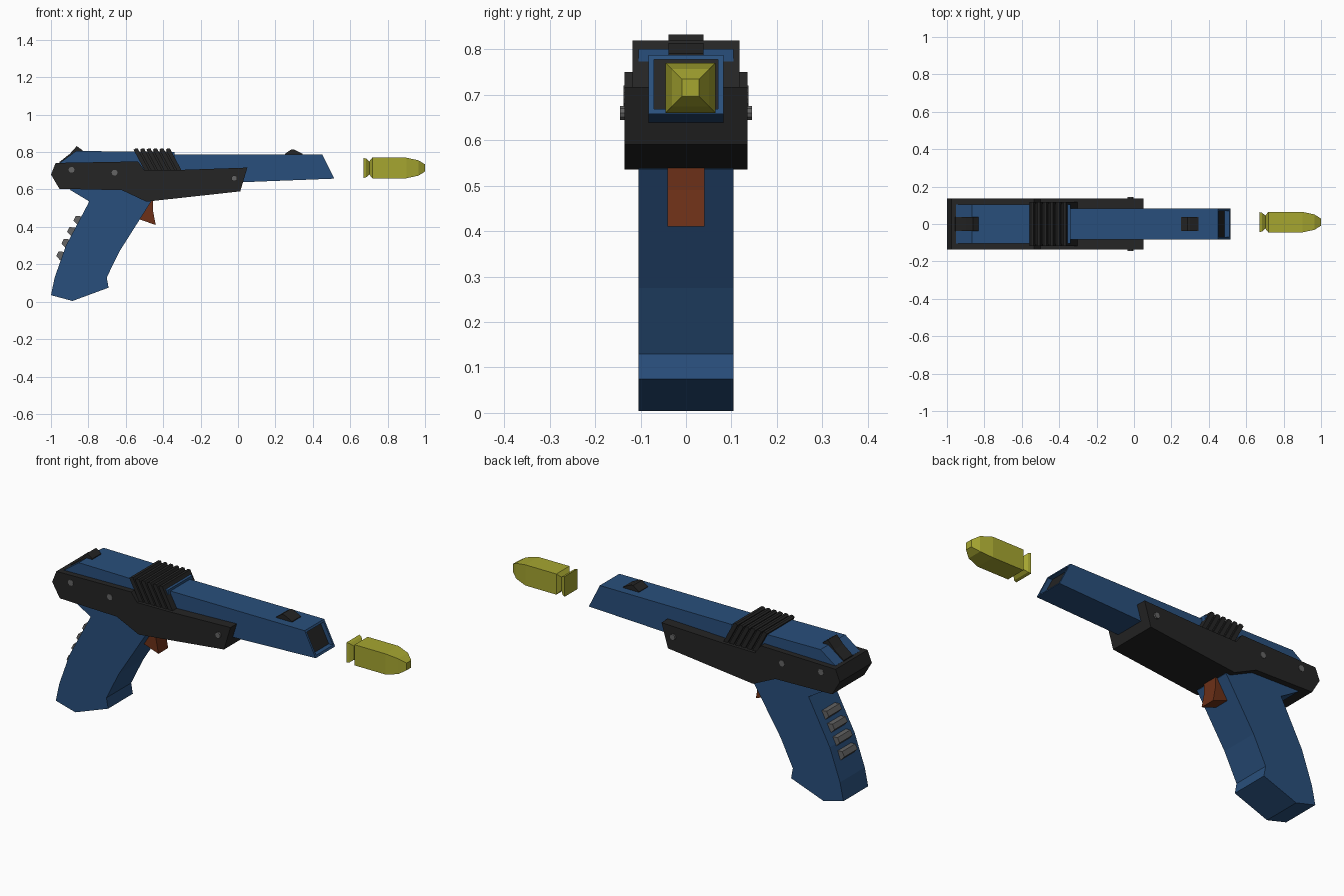
import bpy, bmesh, math
from mathutils import Vector

if "Cube" in bpy.data.objects:
    bpy.data.objects.remove(bpy.data.objects["Cube"])


def material(name, rgb):
    m = bpy.data.materials.new(name)
    m.diffuse_color = (*rgb, 1)
    m.use_nodes = True
    m.node_tree.nodes["Principled BSDF"].inputs["Base Color"].default_value = m.diffuse_color
    return m


BLUE = material("blue", (0.022, 0.078, 0.2))
BLACK = material("black", (0.018, 0.018, 0.018))
YELLOW = material("yellow", (0.38, 0.38, 0.03))
RUST = material("rust", (0.15, 0.03, 0.009))
GREY = material("grey", (0.13, 0.13, 0.13))


def finish(name, bm, *mats):
    bmesh.ops.recalc_face_normals(bm, faces=bm.faces)
    me = bpy.data.meshes.new(name)
    bm.to_mesh(me)
    bm.free()
    ob = bpy.data.objects.new(name, me)
    bpy.context.collection.objects.link(ob)
    for m in mats:
        me.materials.append(m)
    return ob


def prism(bm, profile, half):
    """Side profile (x, z) given thickness -half..half along y."""
    f = bm.faces.new([bm.verts.new((x, -half, z)) for x, z in profile])
    r = bmesh.ops.extrude_face_region(bm, geom=[f])
    verts = [v for v in r["geom"] if isinstance(v, bmesh.types.BMVert)]
    bmesh.ops.translate(bm, verts=verts, vec=(0, 2 * half, 0))


def plate(name, profile, half, mat):
    bm = bmesh.new()
    prism(bm, profile, half)
    return finish(name, bm, mat)


# Barrel with a recessed dark muzzle
bm = bmesh.new()
prism(bm, [(0.45, 0.787), (0.515, 0.658), (0.0, 0.638), (-0.36, 0.638), (-0.36, 0.787)], 0.082)
bmesh.ops.recalc_face_normals(bm, faces=bm.faces)
muzzle = max(bm.faces, key=lambda f: f.calc_center_median().x)
bmesh.ops.inset_region(bm, faces=[muzzle], thickness=0.016)
r = bmesh.ops.extrude_discrete_faces(bm, faces=[muzzle])
end = r["faces"][0]
bmesh.ops.translate(bm, verts=end.verts[:], vec=(-0.025, 0, 0))
end.material_index = 1
finish("barrel", bm, BLUE, BLACK)

# Rear upper housing
plate("rear_housing", [(-0.96, 0.70), (-0.952, 0.743), (-0.865, 0.806), (-0.34, 0.80), (-0.34, 0.68)], 0.104, BLUE)

# Dark main frame
plate("frame", [(-0.975, 0.742), (-1.0, 0.68), (-0.955, 0.604), (-0.62, 0.596), (-0.49, 0.535),
                (0.012, 0.59), (0.05, 0.717), (-0.3, 0.705), (-0.5, 0.703), (-0.535, 0.75)], 0.135, BLACK)

# Slanted cocking slide: core plus repeated ribs
bm = bmesh.new()
prism(bm, [(-0.55, 0.804), (-0.36, 0.804), (-0.303, 0.70), (-0.493, 0.70)], 0.108)
for i in range(6):
    x = -0.558 + i * 0.0345
    prism(bm, [(x, 0.812), (x + 0.008, 0.819), (x + 0.022, 0.819), (x + 0.028, 0.806),
               (x + 0.085, 0.70), (x + 0.06, 0.70)], 0.118)
finish("cocking_slide", bm, BLACK)

# Sights
plate("rear_sight", [(-0.957, 0.735), (-0.955, 0.747), (-0.9, 0.79), (-0.862, 0.832), (-0.832, 0.81),
                     (-0.832, 0.79), (-0.87, 0.79)], 0.038, BLACK)
plate("front_sight", [(0.25, 0.78), (0.25, 0.79), (0.285, 0.814), (0.3, 0.813), (0.345, 0.791), (0.345, 0.78)],
      0.038, BLACK)

# Handle
plate("handle", [(-0.9, 0.61), (-0.895, 0.596), (-0.795, 0.536), (-0.92, 0.3), (-0.98, 0.13), (-1.0, 0.035),
                 (-0.885, 0.004), (-0.692, 0.075), (-0.702, 0.13), (-0.63, 0.275), (-0.465, 0.535),
                 (-0.48, 0.61)], 0.104, BLUE)

# Finger ribs on the back of the handle
bm = bmesh.new()
for x, z in [(-0.942, 0.245), (-0.914, 0.312), (-0.884, 0.375), (-0.85, 0.435)]:
    along = Vector((0.45, 0.89))
    out = Vector((-0.89, 0.45))
    c = Vector((x, z))
    prism(bm, [c - along * 0.024 - out * 0.02, c - along * 0.024, c - along * 0.014 + out * 0.026,
               c + along * 0.014 + out * 0.026, c + along * 0.024, c + along * 0.024 - out * 0.02], 0.055)
finish("handle_ribs", bm, GREY)

# Trigger
plate("trigger", [(-0.55, 0.56), (-0.455, 0.56), (-0.455, 0.49), (-0.44, 0.41), (-0.525, 0.44),
                  (-0.50, 0.50)], 0.041, RUST)

# Screws run through the frame so both sides match
for i, (x, z, half) in enumerate([(-0.89, 0.705, 0.137), (-0.66, 0.69, 0.137), (-0.02, 0.66, 0.145)]):
    ring = [(x + 0.016 * math.cos(a), z + 0.016 * math.sin(a))
            for a in (k * math.tau / 10 for k in range(10))]
    plate(f"screw_{i + 1}", ring, half, GREY)

# Four-sided dart: square sections along x
bm = bmesh.new()
rings = []
for x, h in [(0.67, 0.054), (0.685, 0.05), (0.702, 0.035), (0.718, 0.055), (0.9, 0.055), (0.965, 0.041), (1.0, 0.019)]:
    rings.append([bm.verts.new((x, 0.01 + sy * h, 0.715 + sz * h))
                  for sy, sz in ((-1, -1), (1, -1), (1, 1), (-1, 1))])
for a, b in zip(rings, rings[1:]):
    for k in range(4):
        bm.faces.new((a[k], a[(k + 1) % 4], b[(k + 1) % 4], b[k]))
bm.faces.new(rings[0])
bm.faces.new(rings[-1])
finish("dart", bm, YELLOW)
